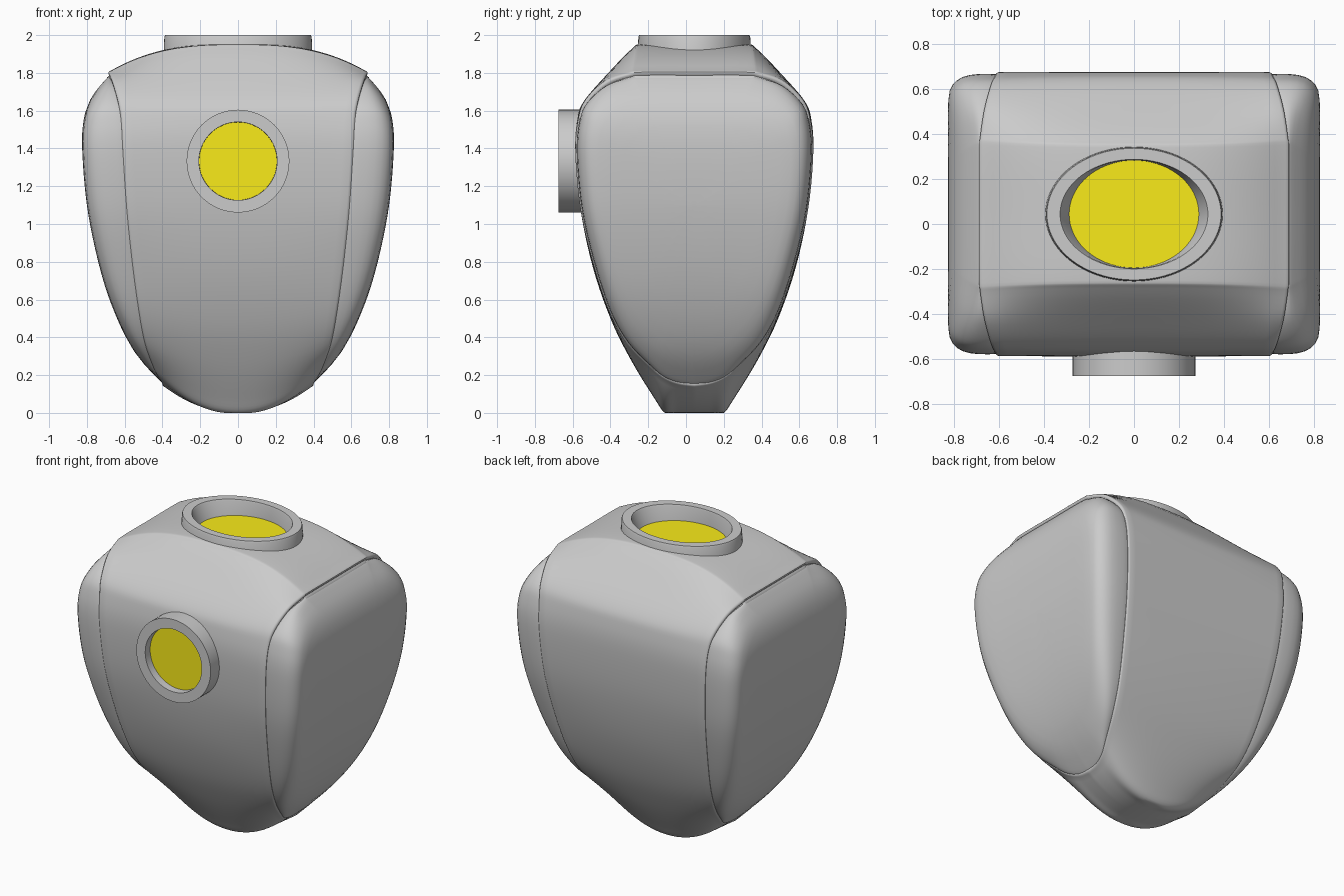
import bpy, bmesh, math

if "Cube" in bpy.data.objects:
    bpy.data.objects.remove(bpy.data.objects["Cube"])

YC, ZC = 0.044, 1.1      # centre of the side outline

# half side outline: centre (half depth, z), edge (half depth, z), half width there
PROFILE = [
    (0, 0, 0, .135, .385), (.09, 0, .085, .147, .388), (.155, 0, .16, .178, .407),
    (.21, .075, .23, .235, .435), (.33, .27, .355, .365, .48), (.44, .49, .452, .54, .512),
    (.537, .77, .537, .795, .546), (.603, 1.08, .603, 1.08, .575), (.63, 1.38, .63, 1.38, .595),
    (.62, 1.55, .615, 1.555, .605), (.585, 1.65, .575, 1.66, .622), (.46, 1.795, .47, 1.76, .65),
    (.33, 1.928, .35, 1.803, .668), (.27, 1.952, .28, 1.812, .672), (0, 1.955, 0, 1.812, .672)]
# outer face of the side panel: z, x
DOME = [(.13, .37), (.18, .435), (.34, .56), (.56, .665), (.8, .74), (1.1, .80),
        (1.4, .825), (1.55, .817), (1.65, .787), (1.72, .745), (1.8, .685)]


def spline(pts, n):
    """Catmull-Rom samples through points of any dimension."""
    p = [pts[0]] + list(pts) + [pts[-1]]
    out = []
    for i in range(1, len(p) - 2):
        for k in range(n):
            t = k / n
            out.append(tuple(
                .5 * (2 * b + (c - a) * t + (2 * a - 5 * b + 4 * c - d) * t * t
                      + (3 * b - a - 3 * c + d) * t ** 3)
                for a, b, c, d in zip(p[i - 1], p[i], p[i + 1], p[i + 2])))
    return out + [tuple(pts[-1])]


def loft(name, rings, closed=False, colour=None):
    """Skin a list of equally long rings, capped at the ends unless closed."""
    bm = bmesh.new()
    vs = [[bm.verts.new(co) for co in r] for r in rings]
    pairs = list(zip(vs, vs[1:])) + ([(vs[-1], vs[0])] if closed else [])
    for a, b in pairs:
        for i in range(len(a)):
            j = (i + 1) % len(a)
            bm.faces.new((a[i], a[j], b[j], b[i]))
    if not closed:
        bm.faces.new(vs[0])
        bm.faces.new(vs[-1])
    bmesh.ops.recalc_face_normals(bm, faces=bm.faces)
    me = bpy.data.meshes.new(name)
    bm.to_mesh(me)
    bm.free()
    ob = bpy.data.objects.new(name, me)
    bpy.context.collection.objects.link(ob)
    if colour:
        mat = bpy.data.materials.new(name)
        mat.diffuse_color = colour
        mat.use_nodes = True
        mat.node_tree.nodes["Principled BSDF"].inputs["Base Color"].default_value = mat.diffuse_color
        me.materials.append(mat)
    return ob


def activate(ob):
    bpy.ops.object.select_all(action='DESELECT')
    ob.select_set(True)
    bpy.context.view_layer.objects.active = ob


def smooth(ob, angle=35):
    activate(ob)
    bpy.ops.object.shade_smooth_by_angle(angle=math.radians(angle))


def ellipse(rx, ry, z, cy=0.044, n=72):
    return [(rx * math.cos(2 * math.pi * i / n), cy + ry * math.sin(2 * math.pi * i / n), z)
            for i in range(n)]


def circle_y(r, y, z=1.333, n=64):
    return [(r * math.cos(2 * math.pi * i / n), y, z + r * math.sin(2 * math.pi * i / n))
            for i in range(n)]


# full outline loop: right half up, left half down
half = spline(PROFILE, 5)
loop = [(1, r) for r in half] + [(-1, r) for r in half[-2:0:-1]]


def station(u, scale=1, dx=0):
    """Body cross-section at relative width u, arched at top and bottom."""
    ring = []
    for side, (h0, z0, h1, z1, w) in loop:
        g = abs(u) ** (2.1 if z1 < 1.1 else 2.7)
        y = side * max(0, h0 + (h1 - h0) * g)
        z = max(0, z0 + (z1 - z0) * g)
        ring.append((u * w + math.copysign(dx, u), YC + y * scale, ZC + (z - ZC) * scale))
    return ring


# body with rounded lips at both ends
ENDS = [(.996, .008), (.988, .014), (.976, .014), (.965, .008), (.95, -.02), (.5, -.05), (.02, -.05)]
rings = [station(-1, s, d) for s, d in reversed(ENDS)]
rings += [station(-1 + i / 14) for i in range(29)]
rings += [station(1, s, d) for s, d in ENDS]
body = loft("body", rings)

# opening under the neck
cutter = loft("neck_cutter", [ellipse(.35, .265, 1.885), ellipse(.35, .265, 2.2)])
cutter.hide_render = True
mod = body.modifiers.new("opening", 'BOOLEAN')
mod.operation = 'DIFFERENCE'
mod.solver = 'EXACT'
mod.object = cutter
activate(body)
bpy.ops.object.modifier_apply(modifier=mod.name)
bpy.data.objects.remove(cutter)
smooth(body, 45)

# domed side panels
dome = spline(DOME, 6)


def dome_x(z):
    for (z0, x0), (z1, x1) in zip(dome, dome[1:]):
        if z <= z1:
            return x0 + (x1 - x0) * max(0, (z - z0) / (z1 - z0))
    return dome[-1][1]


def panel_ring(s, f, dx=0):
    ring = []
    for side, (_, _, h, z, w) in loop:
        drop = .022 * min(1, max(0, (z - 1.5) / .3))      # sits below the body's top lip
        zz = ZC + (z - drop - ZC) * s
        ring.append((w + (dome_x(zz) - w) * f + dx, YC + side * max(0, h) * s, zz))
    return ring


STEPS = [(.96, 0, -.04), (.982, 0, -.01), (.987, .2), (.986, .4), (.979, .57), (.964, .72),
         (.94, .83), (.91, .91), (.87, .965), (.81, .99), (.72, 1), (.6, 1), (.45, 1),
         (.3, 1), (.15, 1), (.02, 1)]
panel = loft("side_panels", [panel_ring(*s) for s in STEPS])
panel.modifiers.new("mirror", 'MIRROR').use_mirror_merge = False
smooth(panel, 50)

# oval neck ring and its recessed insert
YELLOW = (.95, .83, .01, 1)
smooth(loft("neck_ring", [ellipse(.395, .302, 1.88), ellipse(.39, .296, 1.99), ellipse(.386, .292, 2.0),
                          ellipse(.328, .243, 2.0), ellipse(.322, .24, 1.99),
                          ellipse(.28, .238, 1.88)], closed=True))
loft("neck_insert", [ellipse(.30, .25, 1.885), ellipse(.30, .25, 1.90)], colour=YELLOW)

# round front port and its insert
smooth(loft("front_ring", [circle_y(.272, -.52), circle_y(.272, -.675),
                           circle_y(.207, -.675), circle_y(.205, -.52)], closed=True))
loft("front_insert", [circle_y(.206, -.54), circle_y(.206, -.625)], colour=YELLOW)
